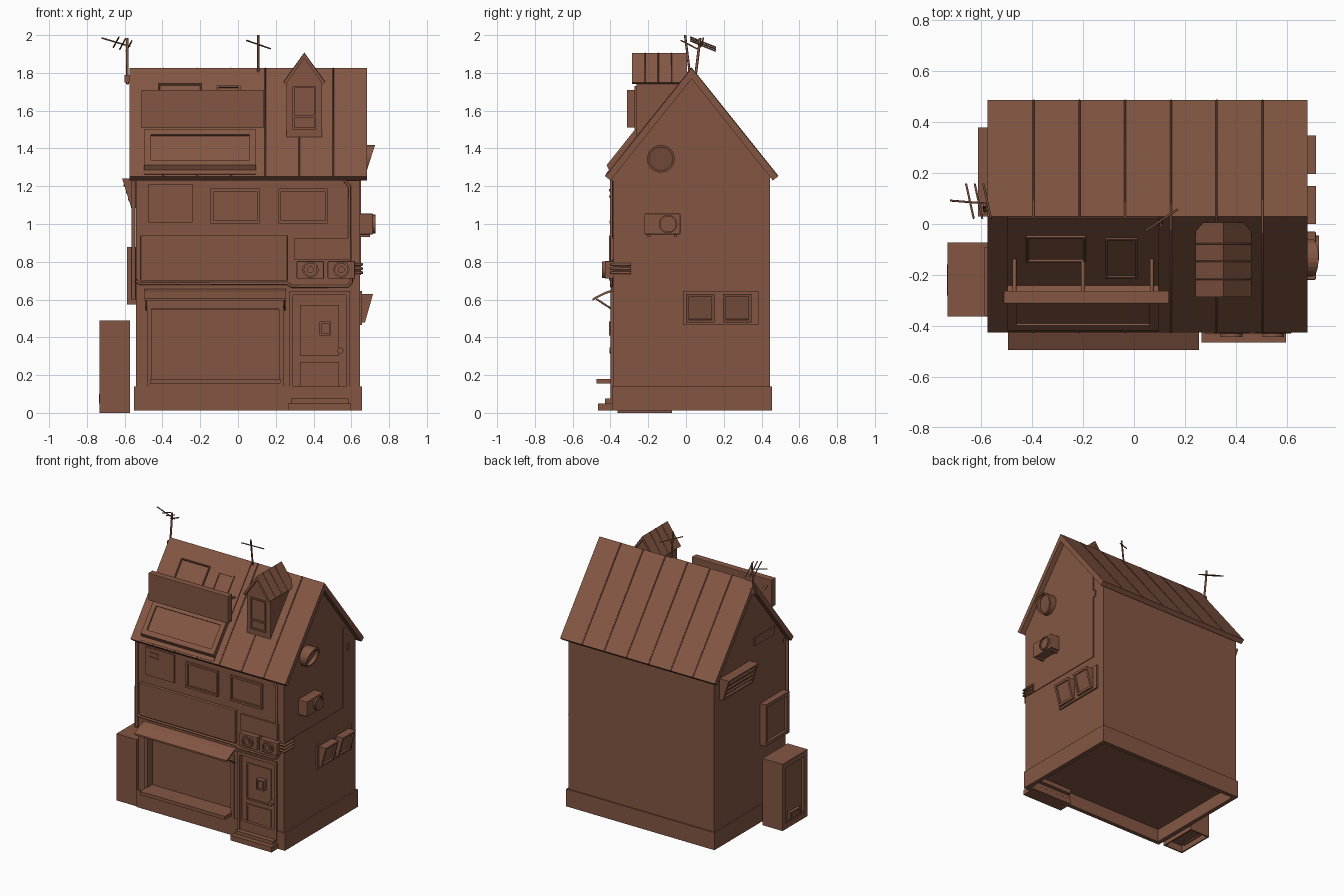
import bpy, bmesh, math
from mathutils import Vector

cube = bpy.data.objects.get("Cube")
if cube:
    bpy.data.objects.remove(cube, do_unlink=True)

BROWN = (.23, .094, .056, 1)
brown = bpy.data.materials.new("warm brown")
brown.use_nodes = True
brown.diffuse_color = BROWN
brown.node_tree.nodes["Principled BSDF"].inputs["Base Color"].default_value = BROWN

# Directions, and how far each wall stands from the centre
FRONT, LEFT, RIGHT, UP = Vector((0, -1, 0)), Vector((1, 0, 0)), Vector((-1, 0, 0)), Vector((0, 0, 1))
REACH = {"front": .385, "left": .645, "right": .54}
FACING = {"front": FRONT, "left": LEFT, "right": RIGHT}
BACK_Y, RIDGE_Y, RIDGE_Z = .445, .03, 1.825
ROOF_RUN, ROOF_DROP = .457, .573
SLOPE = ROOF_DROP / ROOF_RUN
ROOF_NORMAL = Vector((0, -SLOPE, 1)).normalized()


def place(name, data):
    data.materials.append(brown)
    ob = bpy.data.objects.new(name, data)
    bpy.context.collection.objects.link(ob)
    return ob


def finish(name, bm, insets=(), bevel=0):
    """Sink the faces listed as (direction, border, depth), then make the object."""
    bmesh.ops.recalc_face_normals(bm, faces=bm.faces)
    for direction, border, depth in insets:
        bm.normal_update()
        face = max(bm.faces, key=lambda f: f.normal.dot(direction))
        bmesh.ops.inset_region(bm, faces=[face], thickness=border, depth=0, use_even_offset=True)
        sunk = bmesh.ops.extrude_discrete_faces(bm, faces=[face])["faces"][0]
        bmesh.ops.translate(bm, verts=sunk.verts, vec=direction * -depth)
    mesh = bpy.data.meshes.new(name)
    bm.to_mesh(mesh)
    bm.free()
    ob = place(name, mesh)
    if bevel:
        soft = ob.modifiers.new("soft edges", "BEVEL")
        soft.width, soft.segments = bevel, 2
    return ob


def prism(name, profile, start, end, axis="x", insets=(), bevel=0):
    """Extrude a yz profile along x, or an xz profile along y."""
    bm = bmesh.new()
    rings = []
    for t in (start, end):
        rings.append([bm.verts.new((t, u, z) if axis == "x" else (u, t, z)) for u, z in profile])
        bm.faces.new(rings[-1])
    near, far = rings
    for i in range(len(profile)):
        bm.faces.new((near[i - 1], near[i], far[i], far[i - 1]))
    return finish(name, bm, insets, bevel)


def box(name, centre, size, insets=(), bevel=0):
    bm = bmesh.new()
    bmesh.ops.create_cube(bm, size=1)
    bmesh.ops.scale(bm, verts=bm.verts, vec=size)
    bmesh.ops.translate(bm, verts=bm.verts, vec=centre)
    return finish(name, bm, insets, bevel)


def on_wall(name, wall, along, z, width, height, out=.015, border=0, depth=.01, bevel=0, root=.03):
    """Box rooted in a wall and standing out from it, optionally with a sunk face."""
    facing = FACING[wall]
    side = Vector((abs(facing.y), abs(facing.x), 0))
    centre = side * along + facing * (REACH[wall] + (out - root) / 2) + UP * z
    size = side * width + (Vector((1, 1, 0)) - side) * (out + root) + UP * height
    return box(name, centre, size, [(facing, border, depth)] if border else (), bevel)


def chevron(name, u, z, run, drop, thick, start, end, axis):
    """Folded roof slab, mirrored about its ridge."""
    length = math.hypot(run, drop)
    du, dz = thick * drop / length, thick * run / length
    half = [(run, -drop), (run - du, -drop - dz)]
    right = [(u + a, z + b) for a, b in half]
    left = [(u - a, z + b) for a, b in reversed(half)]
    return prism(name, [(u, z), *right, (u, z - thick * length / run), *left], start, end, axis)


def rod(name, points, radius=.008, resolution=2):
    curve = bpy.data.curves.new(name, "CURVE")
    curve.dimensions = "3D"
    curve.bevel_depth, curve.bevel_resolution, curve.use_fill_caps = radius, resolution, True
    spline = curve.splines.new("POLY")
    spline.points.add(len(points) - 1)
    for point, co in zip(spline.points, points):
        point.co = (*co, 1)
    return place(name, curve)


def disc(name, centre, radius, depth, facing, border=0, sink=.01):
    bm = bmesh.new()
    bmesh.ops.create_cone(bm, cap_ends=True, segments=24, radius1=radius, radius2=radius, depth=depth)
    bm.transform(facing.to_track_quat("Z", "Y").to_matrix().to_4x4())
    bmesh.ops.translate(bm, verts=bm.verts, vec=centre)
    return finish(name, bm, [(facing, border, sink)] if border else ())


def roof_plate(name, x, y, width, length, lift, border=0, slant=0, bevel=0):
    """Plate lying on the front slope, centred at x and y."""
    def on_slope(v, h):
        return (v + ROOF_NORMAL.y * h, RIDGE_Z - SLOPE * (RIDGE_Y - v) + ROOF_NORMAL.z * h)
    low, high = y - length / 2, y + length / 2
    profile = [on_slope(low, -.01), on_slope(high, -.01), on_slope(high - slant, lift), on_slope(low + slant, lift)]
    insets = [(ROOF_NORMAL, border, .01)] if border else ()
    return prism(name, profile, x - width / 2, x + width / 2, "x", insets, bevel)


# Gabled body with a recessed shop window and doorway
front_y, eave_z = -REACH["front"], 1.27
walls = prism("walls", [(front_y, .11), (BACK_Y, .11), (BACK_Y, eave_z), (RIDGE_Y, 1.79), (front_y, eave_z)],
              -REACH["right"], REACH["left"])
for label, x, z, width, height in (("shop", -.12, .36, .68, .375), ("door", .43, .35, .285, .55)):
    cutter = on_wall(label + "_cutter", "front", x, z, width, height, out=.2, root=.05)
    cutter.hide_render = True
    cutter.hide_set(True)
    cut = walls.modifiers.new(label, "BOOLEAN")
    cut.object, cut.operation, cut.solver = cutter, "DIFFERENCE", "EXACT"
box("plinth", (.053, .031, .076), (1.205, .847, .128), [(-UP, .03, .095)])
on_wall("eave_beam", "front", .05, 1.24, width=1.185, height=.025)

# Roof with standing seams over both slopes
ROOF_START, ROOF_END = -.575, .682
chevron("roof", RIDGE_Y, RIDGE_Z, ROOF_RUN, ROOF_DROP, .035, ROOF_START, ROOF_END, "x")
for i in range(1, 7):
    x = ROOF_START + i * .18
    rod("roof_seam", [(x, RIDGE_Y + s * ROOF_RUN, RIDGE_Z - abs(s) * ROOF_DROP) for s in (-1, 0, 1)], .004, 0)
roof_plate("roof_sheet", -.2, -.196, width=.593, length=.448, lift=.006)
roof_plate("roof_hatch", -.2, -.32, width=.593, length=.175, lift=.032, border=.035, slant=.012)
roof_plate("round_skylight", -.307, -.09, width=.235, length=.1, lift=.018, border=.01, bevel=.012)
roof_plate("square_skylight", -.05, -.128, width=.127, length=.155, lift=.014, border=.01)

# Rooftop billboard on braces
box("billboard", (-.187, -.288, 1.61), (.65, .05, .2), bevel=.004)
for x in (-.47, -.2, .07):
    rod("billboard_brace", [(x, -.27, 1.66), (x, -.14, 1.62)])
    rod("billboard_leg", [(x, -.27, 1.54), (x, -.2, 1.53)])

# Dormer with a gabled cap
DORMER_X, DORMER_FRONT, DORMER_TOP = .351, -.262, 1.905
half, shoulder = .095, DORMER_TOP - .145
prism("dormer", [(DORMER_X - half, 1.46), (DORMER_X + half, 1.46), (DORMER_X + half, shoulder),
                 (DORMER_X, DORMER_TOP - .02), (DORMER_X - half, shoulder)], DORMER_FRONT, -.01, "y")
chevron("dormer_roof", DORMER_X, DORMER_TOP, .11, .155, .016, DORMER_FRONT - .025, .005, "y")
for i in range(1, 4):
    y = DORMER_FRONT - .025 + i * .07
    rod("dormer_seam", [(DORMER_X + s * .11, y, DORMER_TOP - abs(s) * .155) for s in (-1, 0, 1)], .003, 0)
box("dormer_window", (DORMER_X, DORMER_FRONT, 1.615), (.123, .02, .23), [(FRONT, .01, .008)])
box("dormer_window_bar", (DORMER_X, DORMER_FRONT, 1.57), (.123, .024, .012))

# Aerials
rod("left_mast", [(-.585, .045, 1.74), (-.587, .075, 1.985)], .007)
box("mast_bracket", (-.585, .05, 1.77), (.03, .03, .04))
rod("left_boom", [(-.722, .092, 1.985), (-.57, .08, 1.94)], .004)
for i in range(3):
    tip = Vector((-.66 + i * .034, .158, 1.935 - i * .01))
    rod("aerial_element", [tip, tip + Vector((.03, -.136, .055))], .004)
rod("middle_mast", [(.107, .02, 1.8), (.107, -.005, 2)], .006)
rod("middle_crossbar", [(.045, -.027, 1.972), (.172, .058, 1.928)], .004)

# Shop front: frame, ledge, awning and signs
SHOP_X = -.12
for side in (-1, 1):
    on_wall("shop_frame_post", "front", SHOP_X + side * .35, .37, width=.025, height=.46, out=.01)
    rod("awning_strut", [(SHOP_X + side * .366, -.475, .603), (SHOP_X + side * .366, front_y, .545)], .005)
for z, height in ((.575, .05), (.157, .035)):
    on_wall("shop_frame_rail", "front", SHOP_X, z, width=.68, height=height, out=.01)
on_wall("shop_ledge", "front", SHOP_X, .168, width=.69, height=.025, out=.09, root=.045)
slope_line = [(front_y, .655), (-.43, .64), (-.495, .606)]
underside = [(y, z - .012) for y, z in reversed(slope_line)]
prism("awning", slope_line + underside, SHOP_X - .375, SHOP_X + .375)
on_wall("main_sign", "front", -.127, .82, width=.777, height=.24, out=.023, bevel=.004)
on_wall("small_sign", "front", .45, .867, width=.303, height=.117)

# Door with panels, letter box, knob and steps
DOOR_X = .432
box("door", (DOOR_X, -.35, .35), (.285, .044, .55))
on_wall("door_foot", "front", DOOR_X, .108, width=.285, height=.065, out=.01)
for side in (-1, 1):
    on_wall("door_post", "front", DOOR_X + side * .15, .357, width=.02, height=.575)
on_wall("door_lintel", "front", DOOR_X, .634, width=.28, height=.022)
for z, height in ((.435, .27), (.197, .145)):
    on_wall("door_panel", "front", DOOR_X, z, width=.205, height=height, out=-.005, border=.012, depth=.006)
on_wall("letter_box", "front", .462, .447, width=.06, height=.075, out=.023, border=.01)
disc("door_knob", (.542, front_y, .33), radius=.016, depth=.04, facing=FRONT)
on_wall("lower_step", "front", DOOR_X, .031, width=.332, height=.038, out=.08)
on_wall("upper_step", "front", DOOR_X, .063, width=.305, height=.025, out=.045)

# Upper floor windows and cabinet
for x in (-.015, .344):
    on_wall("upper_window", "front", x, 1.096, width=.259, height=.182, border=.014)
    on_wall("upper_sill", "front", x, 1.01, width=.259, height=.015, out=.02)
on_wall("wall_cabinet", "front", -.357, 1.11, width=.233, height=.205)
for z in (1.146, 1.178):
    on_wall("cabinet_slot", "front", -.402, z, width=.075, height=.012, out=.022)

# Twin fan units over the door
for x in (.383, .547):
    on_wall("fan_unit", "front", x, .757, width=.144, height=.093, out=.045, bevel=.004)
    disc("fan_ring", (x, -.435, .758), radius=.043, depth=.02, facing=FRONT, border=.01)
    disc("fan_hub", (x, -.435, .758), radius=.018, depth=.018, facing=FRONT)

# Pipes running over the front and round its corner
PIPE_Y = front_y - .01
for z in (.742, .764, .786):
    rod("corner_pipe", [(.6, PIPE_Y, z), (.655, PIPE_Y, z), (.655, -.29, z)])
low_run = [(-.54, .7), (-.52, .685), (.26, .685), (.285, .67), (.58, .67), (.6, .69), (.6, .74)]
high_run = [(-.55, 1.235), (.56, 1.235), (.59, 1.2), (.59, .79)]
for name, run in (("low_pipe", low_run), ("high_pipe", high_run)):
    rod(name, [(x, PIPE_Y, z) for x, z in run])
rod("drain_pipe", [(-.553, front_y, 1.235), (-.553, front_y, .6)], .011)

# Left wall: hooded porthole, cooling unit, hopper windows, trim
porthole = disc("porthole", (.675, -.133, 1.345), radius=.073, depth=.1, facing=LEFT, border=.012, sink=.03)
for v in porthole.data.vertices:
    if v.co.x > .66:
        v.co.x += (v.co.z - 1.345) * .32 - .023
on_wall("cooling_unit", "left", -.125, 1, width=.19, height=.11, out=.07, bevel=.005)
disc("cooling_fan", (.715, -.095, 1), radius=.049, depth=.025, facing=LEFT, border=.008)
for y in (-.195, -.055):
    on_wall("cooling_unit_foot", "left", y, .94, width=.016, height=.015, out=.055)
on_wall("hopper_backplate", "left", .185, .555, width=.4, height=.18, out=.012)
hopper = [(.645, .48), (.672, .478), (.715, .63), (.645, .63)]
for y in (0, .197):
    prism("hopper_window", hopper, y, y + .15, "y", [(Vector((1, 0, -.3)).normalized(), .015, .012)])
on_wall("trim_upright", "left", .315, 1.055, width=.05, height=.65, out=.005)
on_wall("trim_band", "left", -.047, .765, width=.675, height=.07, out=.005)
on_wall("trim_bracket", "left", .35, 1.225, width=.024, height=.05, out=.007)

# Right wall: louvre hatch, framed window, vent plate, outdoor locker
hatch = [(-.53, 1.085), (-.565, 1.085), (-.613, 1.24), (-.53, 1.24)]
prism("louvre_hatch", hatch, .03, .38, "y", [(Vector((-1, 0, -.3)).normalized(), .018, .012)])
for i in range(3):
    box("louvre_slat", (-.572 - i * .0115, .205, 1.13 + i * .037), (.02, .31, .01))
on_wall("side_window", "right", -.225, .727, width=.27, height=.305, out=.047, border=.025, depth=.02)
on_wall("vent_plate", "right", -.135, 1.36, width=.23, height=.06, out=.008)
box("locker", (-.652, -.218, .245), (.163, .29, .49), [(-UP, .01, .05), (RIGHT, .04, .02)])
on_wall("locker_drawer", "right", -.22, .075, width=.12, height=.05, out=.195, border=.012, root=-.17)
